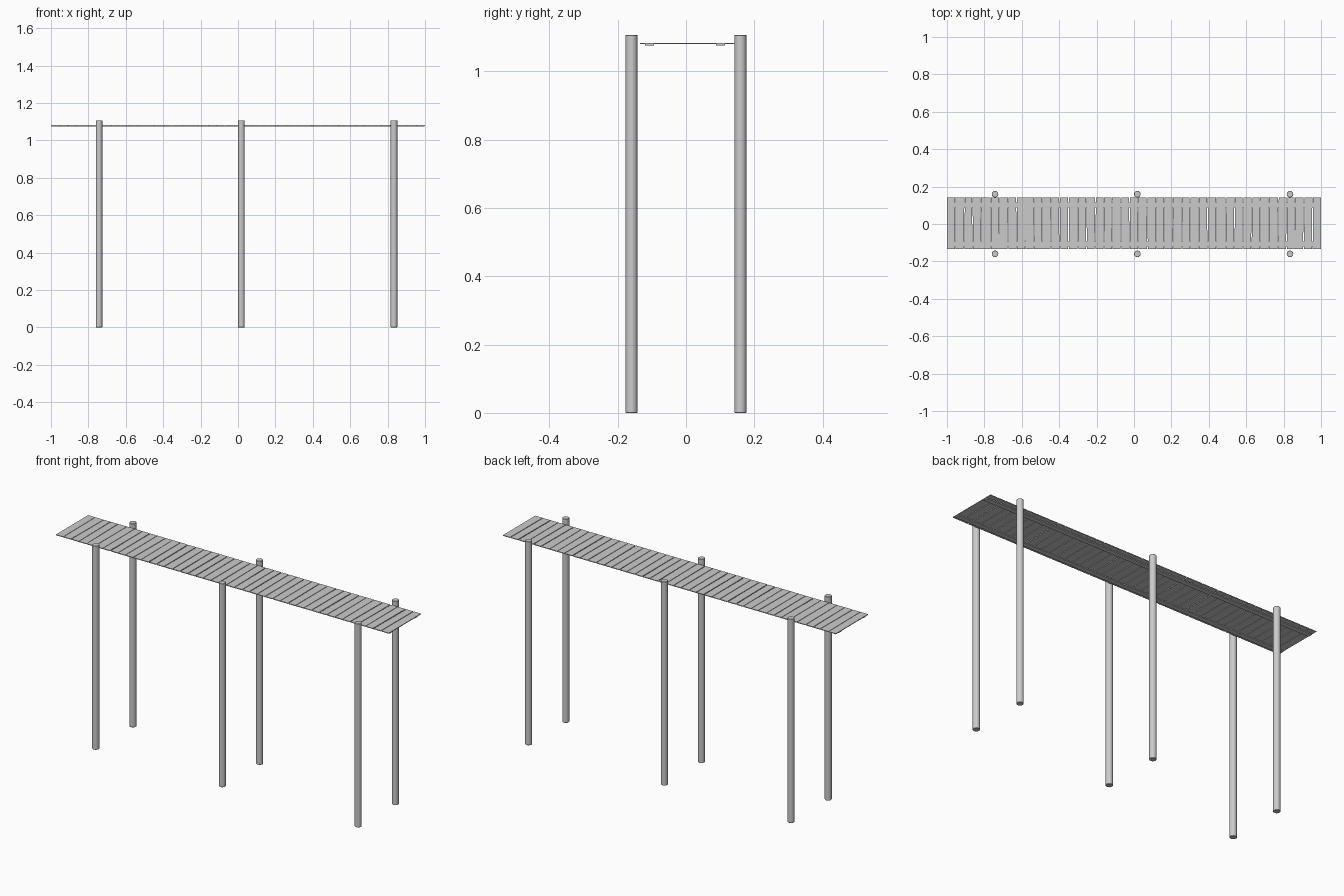
import bpy, bmesh, math, random

if "Cube" in bpy.data.objects:
    bpy.data.objects.remove(bpy.data.objects["Cube"])

random.seed(4)

DECK_Y = 0.004      # deck sits slightly off the centre line
PLANKS = 43


def mesh_object(name, bm):
    mesh = bpy.data.meshes.new(name)
    bmesh.ops.recalc_face_normals(bm, faces=bm.faces)
    bm.to_mesh(mesh)
    bm.free()
    obj = bpy.data.objects.new(name, mesh)
    bpy.context.collection.objects.link(obj)
    return obj


def add_slab(bm, corners, z0, z1):
    """Thin slab from a plan outline of (x, y) corners."""
    face = bm.faces.new([bm.verts.new((x, y, z0)) for x, y in corners])
    ext = bmesh.ops.extrude_face_region(bm, geom=[face], use_keep_orig=True)
    for v in ext["geom"]:
        if isinstance(v, bmesh.types.BMVert):
            v.co.z = z1


# Planks: narrow boards laid across, with slightly uneven tapered gaps
pitch = 2.0 / PLANKS
bm = bmesh.new()
front = [-1 + i * pitch + random.uniform(-0.002, 0.002) for i in range(PLANKS + 1)]
back = [x + random.uniform(-0.003, 0.003) for x in front]
front[0] = back[0] = -1.0
front[-1] = back[-1] = 1.0
for i in range(PLANKS):
    g = [random.uniform(0.0005, 0.003) for _ in range(4)]
    if i == 0:
        g[0] = g[3] = 0
    if i == PLANKS - 1:
        g[1] = g[2] = 0
    y0, y1 = DECK_Y - 0.138, DECK_Y + 0.138
    add_slab(bm, [(front[i] + g[0], y0), (front[i + 1] - g[1], y0),
                  (back[i + 1] - g[2], y1), (back[i] + g[3], y1)], 1.0795, 1.0835)
mesh_object("deck_planks", bm)

# Stringers: two flat rails under the planks
for name, y in (("front_stringer", -0.107), ("back_stringer", 0.101)):
    bm = bmesh.new()
    add_slab(bm, [(-0.998, y - 0.013), (0.998, y - 0.013),
                  (0.998, y + 0.013), (-0.998, y + 0.013)], 1.0755, 1.0795)
    mesh_object(name, bm)

# Posts: three pairs of round piles with a tiny rounded top edge
POST_H, POST_R = 1.107, 0.0175
for label, x in (("left", -0.743), ("middle", 0.018), ("right", 0.834)):
    for side, y in (("front", -0.1595), ("back", 0.1595)):
        bpy.ops.mesh.primitive_cylinder_add(vertices=24, radius=POST_R, depth=POST_H,
                                            location=(x, y, POST_H / 2))
        post = bpy.context.object
        post.name = f"{label}_{side}_post"
        bevel = post.modifiers.new("edge", "BEVEL")
        bevel.width = 0.0015
        bevel.segments = 1
        bevel.limit_method = "ANGLE"
        bevel.angle_limit = math.radians(60)
        bpy.ops.object.shade_smooth_by_angle(angle=math.radians(35))
